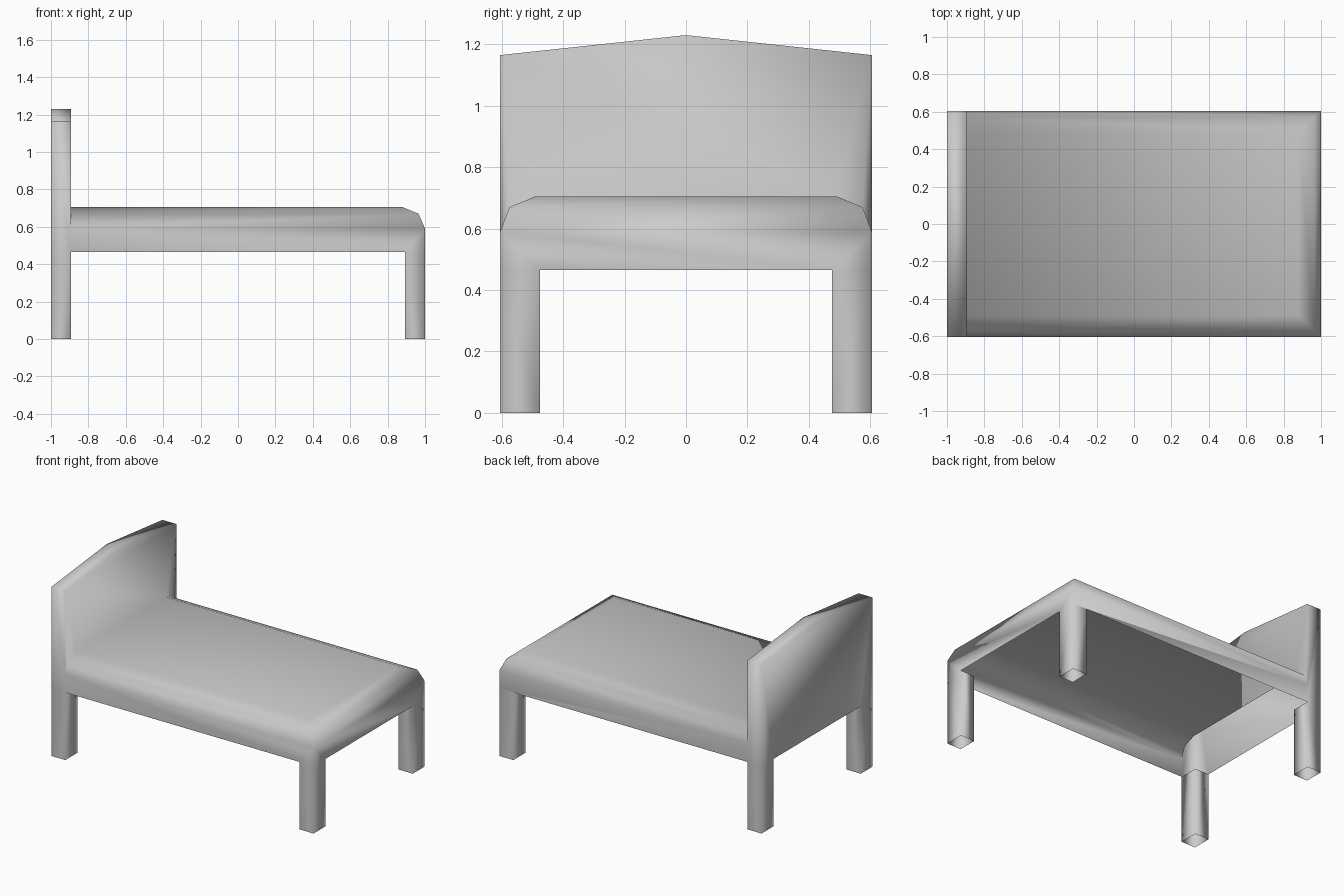
import bpy
import bmesh

cube = bpy.data.objects.get("Cube")
if cube:
    bpy.data.objects.remove(cube, do_unlink=True)

# Main measurements
X, Y = 1.0, 0.605            # half length and half width
IN_X, IN_Y = 0.893, 0.475    # inner edges of the legs
RAIL, SIDE_TOP, PEAK = 0.465, 1.165, 1.23
# Rounded mattress edge: inset end x, half width, height
EDGE = [(X, Y, 0.59), (0.965, 0.575, 0.67), (0.88, 0.49, 0.705)]

bm = bmesh.new()


def face(*points):
    return bm.faces.new([bm.verts.new(p) for p in points])


# Mattress top
tx, ty, tz = EDGE[-1]
face((-IN_X, -ty, tz), (tx, -ty, tz), (tx, ty, tz), (-IN_X, ty, tz))

# Foot rail and rounded foot edge
face((X, -Y, RAIL), (X, -IN_Y, RAIL), (X, IN_Y, RAIL), (X, Y, RAIL),
     (X, Y, EDGE[0][2]), (X, -Y, EDGE[0][2]))
for (x0, y0, z0), (x1, y1, z1) in zip(EDGE, EDGE[1:]):
    face((x0, -y0, z0), (x0, y0, z0), (x1, y1, z1), (x1, -y1, z1))

for s in (-1, 1):
    # Side rail and rounded long edge
    z = EDGE[0][2]
    face((-IN_X, s * Y, RAIL), (IN_X, s * Y, RAIL), (X, s * Y, RAIL),
         (X, s * Y, z), (-IN_X, s * Y, z))
    for (x0, y0, z0), (x1, y1, z1) in zip(EDGE, EDGE[1:]):
        face((-IN_X, s * y0, z0), (x0, s * y0, z0),
             (x1, s * y1, z1), (-IN_X, s * y1, z1))
    # Headboard side and sloping top
    face((-X, s * Y, RAIL), (-IN_X, s * Y, RAIL), (-IN_X, s * Y, z),
         (-IN_X, s * Y, SIDE_TOP), (-X, s * Y, SIDE_TOP))
    face((-X, s * Y, SIDE_TOP), (-IN_X, s * Y, SIDE_TOP),
         (-IN_X, 0, PEAK), (-X, 0, PEAK))

# Headboard front above the mattress, and full-height back
front = [(-IN_X, -y, z) for _, y, z in EDGE]
front += [(-IN_X, y, z) for _, y, z in reversed(EDGE)]
face(*front, (-IN_X, Y, SIDE_TOP), (-IN_X, 0, PEAK), (-IN_X, -Y, SIDE_TOP))
face((-X, -Y, RAIL), (-X, -IN_Y, RAIL), (-X, IN_Y, RAIL), (-X, Y, RAIL),
     (-X, Y, SIDE_TOP), (-X, 0, PEAK), (-X, -Y, SIDE_TOP))

# Four hollow legs
for sx in (-1, 1):
    for sy in (-1, 1):
        ring = [(sx * X, sy * Y), (sx * IN_X, sy * Y),
                (sx * IN_X, sy * IN_Y), (sx * X, sy * IN_Y)]
        for a, b in zip(ring, ring[1:] + ring[:1]):
            face((*a, 0), (*b, 0), (*b, RAIL), (*a, RAIL))

# Weld the parts into one smooth shell
bmesh.ops.remove_doubles(bm, verts=bm.verts[:], dist=0.0005)
bmesh.ops.recalc_face_normals(bm, faces=bm.faces[:])
for f in bm.faces:
    f.smooth = True
mesh = bpy.data.meshes.new("bed_frame_and_mattress")
bm.to_mesh(mesh)
bm.free()
bed = bpy.data.objects.new("bed_frame_and_mattress", mesh)
bpy.context.collection.objects.link(bed)

# Plain grey finish
GREY = (0.6, 0.6, 0.6, 1)
mat = bpy.data.materials.new("light_grey")
mat.use_nodes = True
mat.diffuse_color = GREY
mat.node_tree.nodes["Principled BSDF"].inputs["Base Color"].default_value = GREY
mesh.materials.append(mat)
